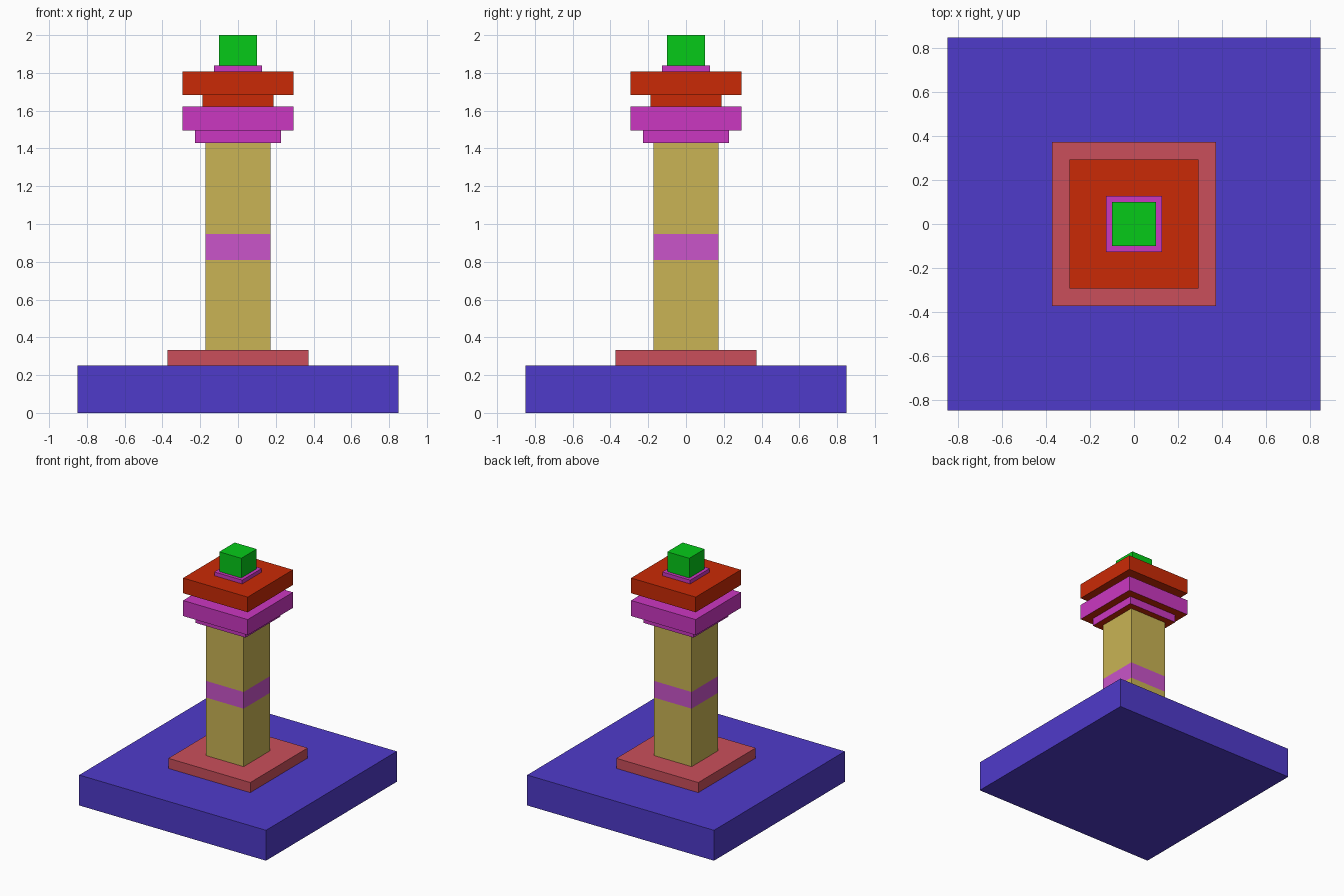
import bpy, bmesh

if "Cube" in bpy.data.objects:
    bpy.data.objects.remove(bpy.data.objects["Cube"])


def material(name, rgb):
    # Convert display colour to linear
    m = bpy.data.materials.new(name)
    m.diffuse_color = [(c / 255) ** 2.2 for c in rgb] + [1.0]
    m.use_nodes = True
    m.node_tree.nodes["Principled BSDF"].inputs["Base Color"].default_value = m.diffuse_color
    return m


blue = material("blue", (80, 61, 201))
rose = material("rose", (201, 80, 91))
sand = material("sand", (200, 178, 85))
violet = material("violet", (200, 85, 200))
magenta = material("magenta", (202, 58, 192))
red = material("red", (201, 46, 14))
green = material("green", (14, 201, 31))


def square_stack(name, rings, mats, under=None):
    """Square column through (half_width, z) rings; mats holds one material per storey."""
    bm = bmesh.new()
    slots = list(dict.fromkeys(mats + ([under] if under else [])))
    loops = [[bm.verts.new((sx * h, sy * h, z))
              for sx, sy in ((-1, -1), (1, -1), (1, 1), (-1, 1))] for h, z in rings]
    bottom = bm.faces.new(loops[0][::-1])
    bottom.material_index = slots.index(under or mats[0])
    bm.faces.new(loops[-1]).material_index = slots.index(mats[-1])
    for lo, hi, mat in zip(loops, loops[1:], mats):
        for i in range(4):
            j = (i + 1) % 4
            f = bm.faces.new((lo[i], lo[j], hi[j], hi[i]))
            f.material_index = slots.index(mat)
    mesh = bpy.data.meshes.new(name)
    bm.to_mesh(mesh)
    bm.free()
    for m in slots:
        mesh.materials.append(m)
    obj = bpy.data.objects.new(name, mesh)
    bpy.context.collection.objects.link(obj)


def slab(name, half, z0, z1, mat, under=None):
    square_stack(name, [(half, z0), (half, z1)], [mat], under)


# Foot
slab("base", 0.85, 0.0, 0.25, blue)
slab("plinth", 0.373, 0.25, 0.333, rose)

# Column with flush coloured band
square_stack("column", [(0.172, z) for z in (0.333, 0.81, 0.947, 1.43)],
             [sand, violet, sand])

# Stepped collar, with red undersides
slab("collar_lower", 0.227, 1.43, 1.494, magenta, red)
slab("collar_upper", 0.294, 1.494, 1.622, magenta, red)

# Cap and finial
slab("cap_neck", 0.188, 1.622, 1.682, red)
slab("cap", 0.294, 1.682, 1.807, red)
slab("finial_seat", 0.127, 1.807, 1.838, magenta)
slab("finial", 0.1, 1.838, 2.0, green)
